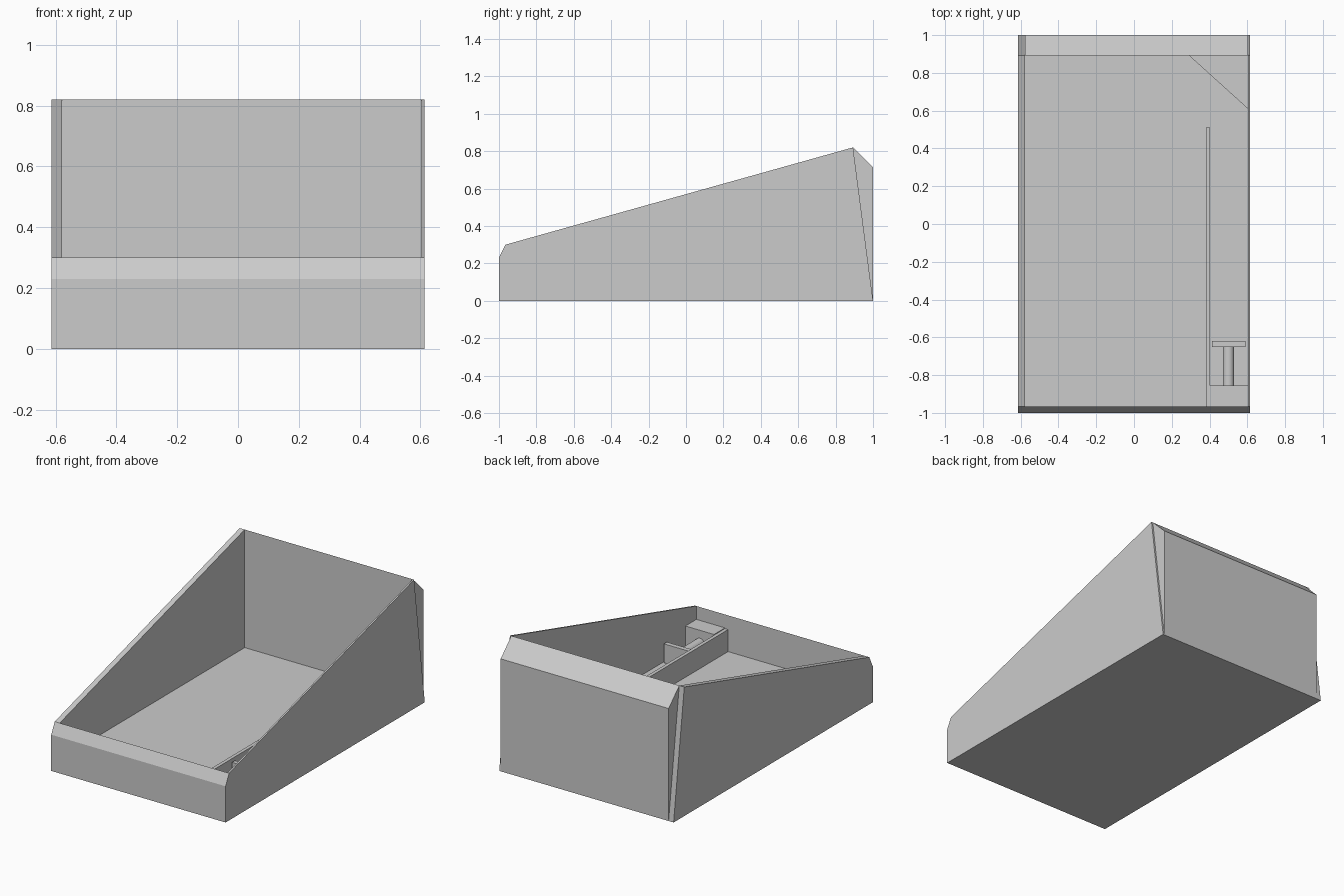
import bpy, bmesh, math

if "Cube" in bpy.data.objects:
    bpy.data.objects.remove(bpy.data.objects["Cube"])


def finish(name, bm):
    bmesh.ops.recalc_face_normals(bm, faces=bm.faces)
    mesh = bpy.data.meshes.new(name)
    bm.to_mesh(mesh)
    bm.free()
    obj = bpy.data.objects.new(name, mesh)
    bpy.context.collection.objects.link(obj)
    return obj


def prism(name, points, offset):
    """Extrude a closed 3D outline by an offset vector."""
    bm = bmesh.new()
    face = bm.faces.new([bm.verts.new(p) for p in points])
    ext = bmesh.ops.extrude_face_region(bm, geom=[face])
    verts = [g for g in ext["geom"] if isinstance(g, bmesh.types.BMVert)]
    bmesh.ops.translate(bm, verts=verts, vec=offset)
    return finish(name, bm)


def side_profile(name, yz, x0, x1):
    return prism(name, [(x0, y, z) for y, z in yz], (x1 - x0, 0, 0))


def box(name, x0, x1, y0, y1, z0, z1):
    return side_profile(name, [(y0, z0), (y1, z0), (y1, z1), (y0, z1)], x0, x1)


LEFT_OUT, LEFT_IN, RIGHT_IN, RIGHT_OUT = -0.613, -0.578, 0.603, 0.613
FLOOR = 0.07
LANE_TOP = 0.21

# Sloping side walls, cut back at an angle at the rear
wall = [(-1, 0), (1, 0), (0.893, 0.82), (-0.965, 0.30), (-1, 0.23)]
side_profile("left_wall", wall, LEFT_OUT, LEFT_IN)
side_profile("right_wall", wall, RIGHT_IN, RIGHT_OUT)

# Front and back panels with chamfered tops
side_profile("front_panel", [(-1, 0), (-0.965, 0), (-0.965, 0.30), (-1, 0.23)],
             LEFT_IN, RIGHT_IN)
side_profile("back_panel", [(0.893, 0), (1, 0), (1, 0.715), (0.893, 0.82)],
             LEFT_IN, RIGHT_IN)

# Raised floor
box("floor", LEFT_IN, RIGHT_IN, -0.965, 0.893, 0, FLOOR)

# Launch lane: divider rail, front block, deflector in the far corner
box("lane_divider", 0.38, 0.402, -0.965, 0.51, FLOOR, LANE_TOP)
box("launcher_block", 0.402, RIGHT_IN, -0.965, -0.855, FLOOR, 0.215)
prism("corner_deflector",
      [(0.29, 0.893, FLOOR), (RIGHT_IN, 0.893, FLOOR), (RIGHT_IN, 0.61, FLOOR)],
      (0, 0, LANE_TOP - FLOOR))

# Launcher plunger: round rod with a flat plate
bpy.ops.mesh.primitive_cylinder_add(vertices=32, radius=0.03, depth=0.205,
                                    location=(0.5, -0.7525, 0.135),
                                    rotation=(math.pi / 2, 0, 0))
bpy.context.object.name = "plunger_rod"
bpy.ops.object.shade_smooth_by_angle()
box("plunger_plate", 0.413, 0.59, -0.65, -0.62, FLOOR + 0.005, 0.195)
